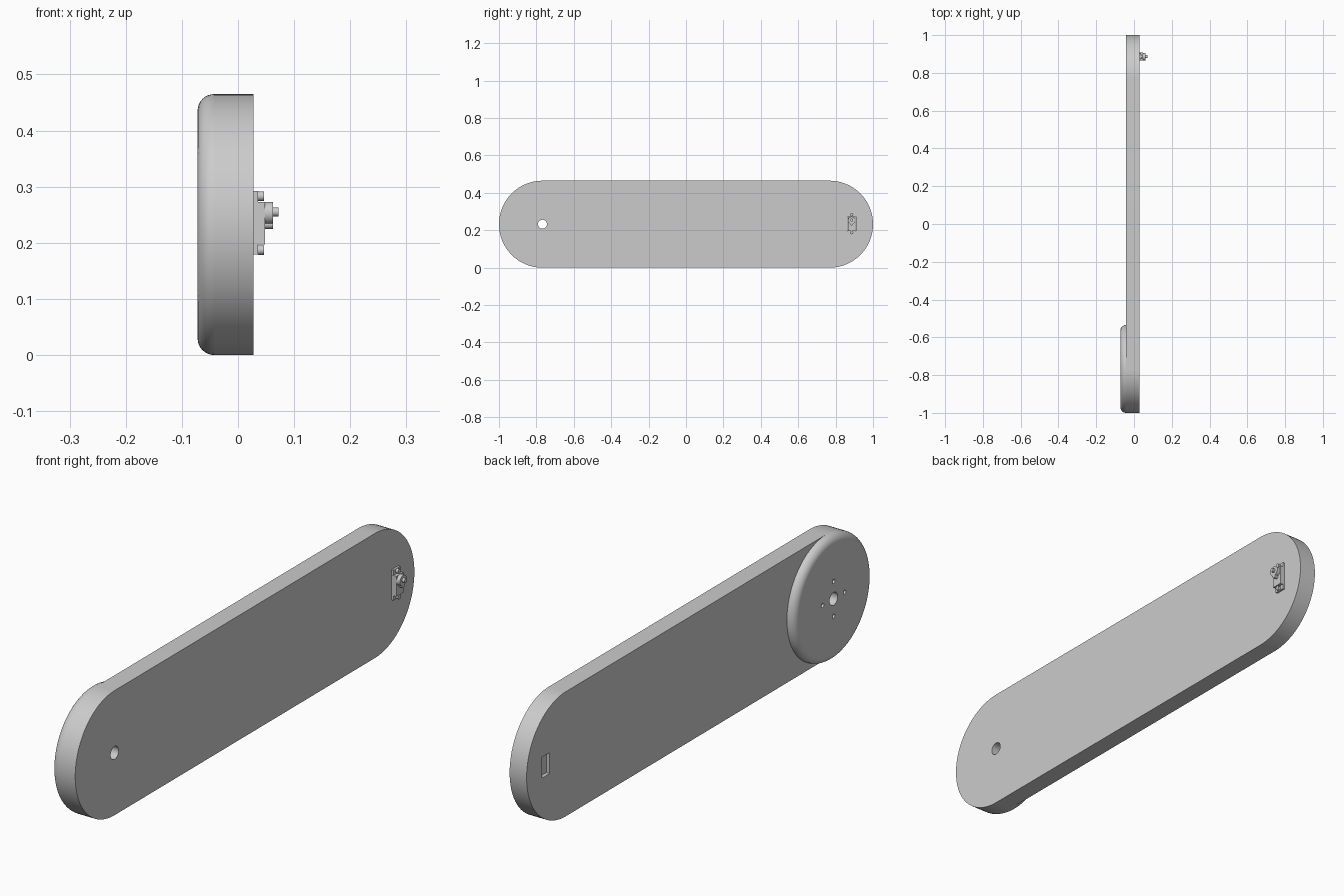
import bpy, bmesh, math
from mathutils import Matrix, Vector

old = bpy.data.objects.get("Cube")
if old:
    bpy.data.objects.remove(old, do_unlink=True)

grey = bpy.data.materials.new("light_grey")
grey.use_nodes = True
grey.diffuse_color = (0.6, 0.6, 0.6, 1)
grey.node_tree.nodes["Principled BSDF"].inputs["Base Color"].default_value = (0.6, 0.6, 0.6, 1)

R = 0.2325            # end radius of the arm
END = 1 - R           # distance of the end centres
BACK, FACE, OUTER = -0.042, 0.028, -0.072
SERVO_Y = 0.886


def finish(name, bm):
    bmesh.ops.recalc_face_normals(bm, faces=bm.faces)
    mesh = bpy.data.meshes.new(name)
    bm.to_mesh(mesh)
    bm.free()
    mesh.materials.append(grey)
    obj = bpy.data.objects.new(name, mesh)
    bpy.context.collection.objects.link(obj)
    return obj


def rod(name, r, x0, x1, y, z, bevel=0, sides=32):
    """Cylinder along x, optionally rounded on its low-x rim."""
    bm = bmesh.new()
    place = Matrix.Translation(((x0 + x1) / 2, y, z)) @ Matrix.Rotation(math.pi / 2, 4, 'Y')
    bmesh.ops.create_cone(bm, cap_ends=True, segments=sides, radius1=r, radius2=r,
                          depth=x1 - x0, matrix=place)
    if bevel:
        rim = [e for e in bm.edges if all(v.co.x < (x0 + x1) / 2 for v in e.verts)]
        bmesh.ops.bevel(bm, geom=rim, offset=bevel, segments=8, profile=0.5, affect='EDGES')
    return finish(name, bm)


def box(name, x0, x1, width, z0, z1):
    """Box centred on the servo's y position."""
    bm = bmesh.new()
    size = Matrix.Diagonal((x1 - x0, width, z1 - z0, 1))
    place = Matrix.Translation(((x0 + x1) / 2, SERVO_Y, (z0 + z1) / 2))
    bmesh.ops.create_cube(bm, size=1, matrix=place @ size)
    return finish(name, bm)


def cut(obj, cutters):
    for c in cutters:
        mod = obj.modifiers.new("cut", 'BOOLEAN')
        mod.operation, mod.solver, mod.object = 'DIFFERENCE', 'EXACT', c
        bpy.context.view_layer.objects.active = obj
        bpy.ops.object.modifier_apply(modifier=mod.name)
        bpy.data.objects.remove(c, do_unlink=True)


def smooth(obj):
    bpy.ops.object.select_all(action='DESELECT')
    obj.select_set(True)
    bpy.context.view_layer.objects.active = obj
    bpy.ops.object.shade_smooth_by_angle(angle=math.radians(30))


# Long arm with round ends, a shaft hole and a servo slot
bm = bmesh.new()
outline = []
for side in (1, -1):
    for i in range(49):
        a = math.pi * i / 48
        outline.append(bm.verts.new((BACK, side * (END + R * math.sin(a)), R + side * R * math.cos(a))))
base = bm.faces.new(outline)
top = bmesh.ops.extrude_face_region(bm, geom=[base])["geom"]
bmesh.ops.translate(bm, vec=Vector((FACE - BACK, 0, 0)),
                    verts=[g for g in top if isinstance(g, bmesh.types.BMVert)])
arm = finish("arm", bm)
cut(arm, [rod("shaft_cutter", 0.024, -0.1, 0.1, -END, R),
          box("slot_cutter", -0.1, 0.1, 0.044, 0.196, 0.274)])

# Rounded hub disc with a centre hole and four screw holes
hub = rod("hub_disc", R, OUTER, BACK, -END, R, bevel=0.0295, sides=96)
holes = [rod("hub_shaft_cutter", 0.024, -0.1, 0, -END, R)]
for i in range(4):
    a = i * math.pi / 2
    holes.append(rod("screw_cutter", 0.008, -0.1, 0, -END + 0.065 * math.cos(a),
                     R + 0.065 * math.sin(a), sides=16))
cut(hub, holes)

# Servo motor seated in the slot
box("servo_body", -0.03, 0.048, 0.042, 0.197, 0.273)
box("servo_flange", FACE, 0.036, 0.041, 0.179, 0.292)
round_parts = [
    rod("gear_tower", 0.02, 0.048, 0.062, SERVO_Y, 0.253),
    rod("gear_cover", 0.008, 0.048, 0.062, SERVO_Y, 0.233),
    rod("output_shaft", 0.008, 0.062, 0.072, SERVO_Y, 0.255, sides=16),
]
for name, z in (("upper_screw", 0.283), ("lower_screw", 0.187)):
    round_parts.append(rod(name, 0.0085, 0.036, 0.046, SERVO_Y, z, sides=16))

for obj in [arm, hub] + round_parts:
    smooth(obj)
